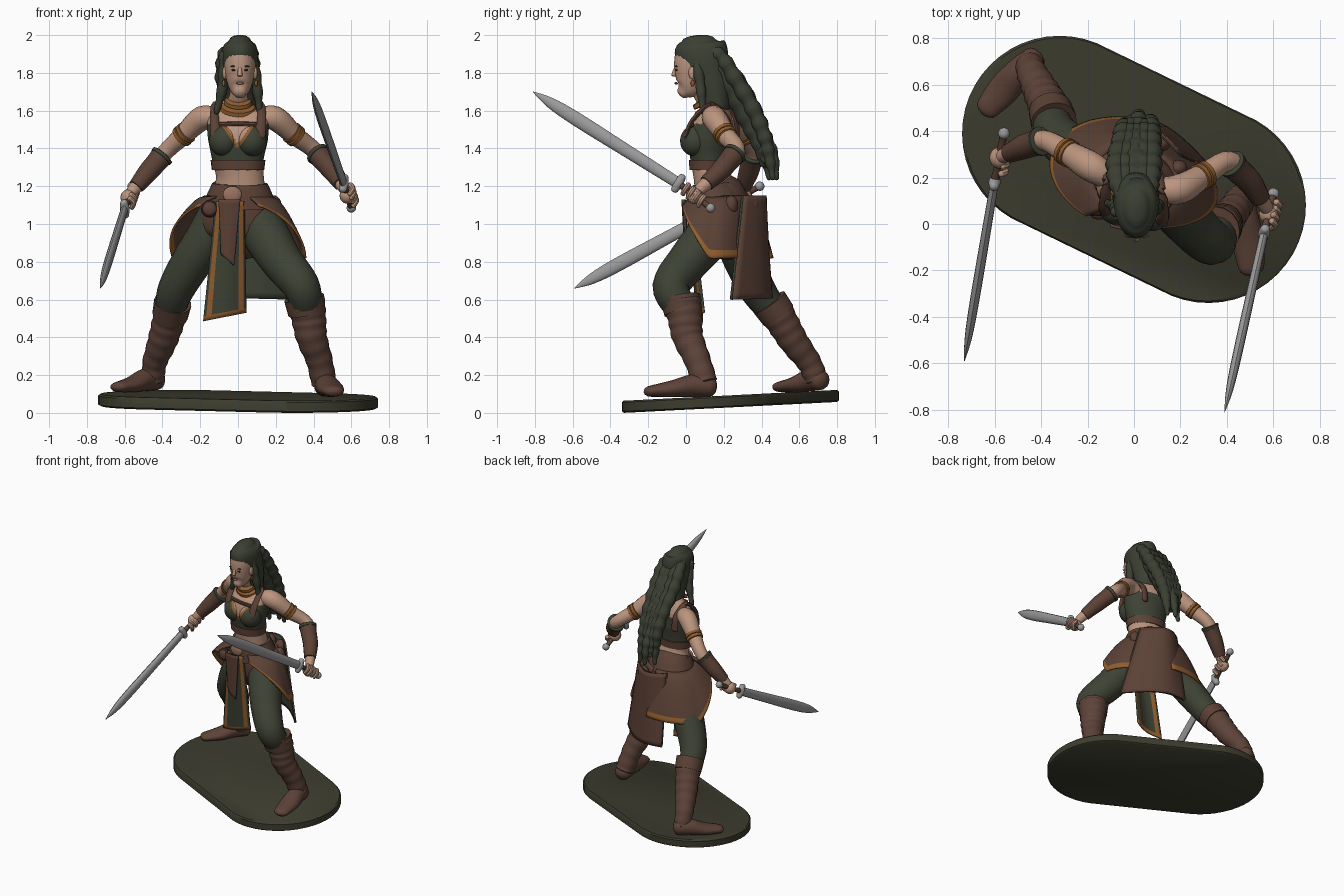
import bpy, bmesh, math
from mathutils import Vector, Matrix

cube = bpy.data.objects.get("Cube")
if cube:
    bpy.data.objects.remove(cube, do_unlink=True)


def material(name, *rgb):
    mat = bpy.data.materials.new(name)
    mat.use_nodes = True
    mat.diffuse_color = (*rgb, 1)
    mat.node_tree.nodes["Principled BSDF"].inputs["Base Color"].default_value = (*rgb, 1)
    return mat


SKIN = material("skin", .5, .3, .21)
LEATHER = material("brown leather", .105, .053, .036)
BOOT = material("boot leather", .11, .056, .04)
GREEN = material("green cloth", .048, .054, .034)
HAIR = material("dark hair", .044, .05, .032)
TRIM = material("orange trim", .28, .11, .028)
STEEL = material("steel", .33, .33, .33)
BASE = material("base green", .045, .045, .028)
DARK = material("dark detail", .03, .015, .012)
ROSE = material("rose tan", .33, .17, .12)

Y = Vector((0, 1, 0))
Z = Vector((0, 0, 1))
TURN = Vector((.24, .97, 0))      # the body twists to its right
SIDE = Vector((.97, -.24, 0))


def finish(bm, name, mats, rule=None, angle=40):
    """Turn a bmesh into a shaded object, colouring faces by rule."""
    bmesh.ops.recalc_face_normals(bm, faces=bm.faces)
    for face in bm.faces:
        face.smooth = True
        if rule:
            face.material_index = rule(face.calc_center_median())
    mesh = bpy.data.meshes.new(name)
    bm.to_mesh(mesh)
    bm.free()
    for mat in mats:
        mesh.materials.append(mat)
    mesh.set_sharp_from_angle(angle=math.radians(angle))
    obj = bpy.data.objects.new(name, mesh)
    bpy.context.collection.objects.link(obj)
    return obj


def loft(name, stations, *mats, sides=16, steps=5, ref=Y, dome=.7, bump=0, rule=None):
    """Smooth tube through stations (x, y, z, side radius, depth radius)."""
    pts = [Vector(s if len(s) == 5 else (*s, s[-1])) for s in stations]
    path = []
    last = len(pts) - 1
    for i in range(last):
        a, b, c, d = pts[max(i - 1, 0)], pts[i], pts[i + 1], pts[min(i + 2, last)]
        for k in range(steps):
            t = k / steps
            path.append((b * 2 + (c - a) * t + (a * 2 - b * 5 + c * 4 - d) * t * t
                         + (b * 3 - a - c * 3 + d) * t * t * t) * .5)
    path.append(pts[-1])
    spine = []
    for i, p in enumerate(path):
        swell = 1 + bump * math.sin(i * 1.4)
        spine.append((Vector(p[:3]), p[3] * swell, p[4] * swell))
    if dome:
        for end, inner in ((0, 1), (-1, -2)):
            p, rx, ry = spine[end]
            out = (p - spine[inner][0]).normalized() * rx * dome
            cap = [(p + out * math.sin(q), rx * math.cos(q), ry * math.cos(q)) for q in (.5, 1, 1.5)]
            spine = cap[::-1] + spine if end == 0 else spine + cap
    bm = bmesh.new()
    rings = []
    for i, (p, rx, ry) in enumerate(spine):
        tangent = (spine[min(i + 1, len(spine) - 1)][0] - spine[max(i - 1, 0)][0]).normalized()
        side = ref.cross(tangent).normalized()
        depth = tangent.cross(side)
        turns = [math.tau * k / sides for k in range(sides)]
        rings.append([bm.verts.new(p + side * rx * math.cos(q) + depth * ry * math.sin(q)) for q in turns])
    for low, high in zip(rings, rings[1:]):
        for k in range(sides):
            j = (k + 1) % sides
            bm.faces.new((low[k], low[j], high[j], high[k]))
    bm.faces.new(rings[0])
    bm.faces.new(rings[-1])
    return finish(bm, name, mats, rule)


def ball(name, loc, size, *mats, rule=None, detail=20):
    bm = bmesh.new()
    shape = Matrix.Translation(loc) @ Matrix.Diagonal((*size, 1))
    bmesh.ops.create_uvsphere(bm, u_segments=detail, v_segments=detail, radius=1, matrix=shape)
    return finish(bm, name, mats, rule)


def sheet(name, point, *mats, cols=14, rows=16, rule=None, thick=.012):
    """Cloth surface given by point(u, v), coloured by rule(u, v)."""
    bm = bmesh.new()
    grid = [[bm.verts.new(point(c / cols, r / rows)) for c in range(cols + 1)] for r in range(rows + 1)]
    for r in range(rows):
        for c in range(cols):
            face = bm.faces.new((grid[r][c], grid[r][c + 1], grid[r + 1][c + 1], grid[r + 1][c]))
            face.material_index = rule((c + .5) / cols, (r + .5) / rows) if rule else 0
    obj = finish(bm, name, mats)
    obj.modifiers.new("thickness", "SOLIDIFY").thickness = thick
    return obj


def corners(a, b, c, d, bulge=0):
    """Bilinear patch: top a-b, bottom c-d, bowed along y."""
    a, b, c, d = map(Vector, (a, b, c, d))
    return lambda u, v: a.lerp(b, u).lerp(c.lerp(d, u), v) + Y * bulge * math.sin(math.pi * u)


# Stadium base, tilted slightly up to the back
bm = bmesh.new()
outline = []
for k in range(48):
    q = math.tau * (k + .5) / 48 + 1.12
    s = -1 if k < 24 else 1
    outline.append((s * .32 + .42 * math.cos(q), .235 - s * .155 + .42 * math.sin(q)))
loops = [[bm.verts.new((x * f, .235 + (y - .235) * f, .05 * (y + .345) + h)) for x, y in outline]
         for f, h in ((.98, 0), (1, .008), (1, .055), (.985, .064))]
for low, high in zip(loops, loops[1:]):
    for k in range(48):
        bm.faces.new((low[k], low[k - 1], high[k - 1], high[k]))
bm.faces.new(loops[0])
bm.faces.new(loops[-1])
finish(bm, "base", [BASE])

# Legs and boots
loft("left_trouser", [(.09, .2, 1.04, .12), (.16, .11, .92, .122), (.235, .01, .8, .11),
                      (.335, -.08, .67, .098), (.36, -.03, .56, .085)], GREEN)
loft("right_trouser", [(-.1, .25, 1.04, .115), (-.165, .27, .92, .115), (-.245, .31, .8, .108),
                       (-.33, .38, .65, .096), (-.36, .46, .54, .08)], GREEN)
loft("left_boot", [(.36, -.02, .59, .1), (.375, -.005, .5, .092), (.39, .01, .4, .082),
                   (.43, .06, .28, .07), (.455, .1, .16, .067)], BOOT, steps=8, bump=.03, dome=.2)
loft("right_boot", [(-.35, .46, .56, .094), (-.37, .51, .48, .086), (-.4, .57, .38, .078),
                    (-.44, .65, .27, .065), (-.45, .69, .18, .06)], BOOT, steps=8, bump=.03, dome=.2)
loft("left_cuff", [(.35, -.03, .61, .107), (.365, -.015, .53, .1)], LEATHER, dome=0)
loft("right_cuff", [(-.345, .44, .585, .1), (-.36, .49, .515, .095)], LEATHER, dome=0)
loft("left_foot", [(.46, .125, .14, .057, .055), (.47, .04, .145, .063, .06), (.49, -.07, .128, .07, .045),
                   (.505, -.185, .115, .056, .03)], BOOT, ref=Z)
loft("right_foot", [(-.43, .71, .175, .055, .055), (-.49, .66, .175, .06, .06),
                    (-.56, .58, .15, .068, .042), (-.63, .5, .138, .052, .028)], BOOT, ref=Z)


# Torso with bodice
def bodice(c):
    edge = c.z - 1.395 - 1.45 * abs(c.x)
    if c.z < 1.285 or c.z > 1.53:
        return 0
    if c.z < 1.32:
        return 2
    if c.y > .12 or edge < 0:
        return 1
    return 3 if edge < .028 else 0


CLOTHES = (SKIN, GREEN, LEATHER, TRIM)
loft("torso", [(.01, .17, 1.12, .15, .12), (.01, .14, 1.25, .128, .098), (0, .13, 1.35, .14, .105),
               (0, .13, 1.46, .162, .115), (0, .15, 1.56, .16, .09), (0, .145, 1.63, .09, .065),
               (.005, .1, 1.68, .052, .056), (.01, .07, 1.74, .05, .055)],
     *CLOTHES, sides=64, steps=14, ref=TURN, rule=bodice)
for name, x, y in (("left_cup", .075, .047), ("right_cup", -.075, .075)):
    ball(name, (x, y, 1.44), (.078, .078, .082), *CLOTHES, rule=bodice, detail=64)
for name, s, y in (("left_strap", 1, -.02), ("right_strap", -1, .02)):
    loft(name, [(s * .115, .02 + y, 1.47, .03, .012), (s * .125, .055 + y, 1.55, .024, .012),
                (s * .12, .15 + y, 1.63, .022, .012), (s * .1, .24 + y, 1.56, .024, .012),
                (s * .09, .25 + y, 1.46, .028, .012)], LEATHER, sides=8)
loft("chest_strap", [(-.12, .075, 1.525, .013), (0, .035, 1.53, .013), (.12, .03, 1.525, .013)],
     LEATHER, ref=Z, sides=8)
loft("bodice_hem", [(0, .13, 1.285, .14, .11), (0, .13, 1.34, .147, .113)], LEATHER, ref=TURN, sides=32, dome=0)
for k, (z, r) in enumerate(((1.615, .098), (1.645, .075))):
    loft(f"necklace_{k}", [(0, 1.53 - z * .87, z - .008, r, r * .84), (0, 1.52 - z * .87, z + .01, r * .93, r * .8)],
         TRIM, ref=TURN, sides=24, dome=.1)

# Arms, bands, bracers and fists
ARMS = {"left": [(.11, .15, 1.555), (.195, .15, 1.56), (.3, .21, 1.47), (.41, .27, 1.385), (.5, .18, 1.28), (.57, .07, 1.18)],
        "right": [(-.11, .2, 1.555), (-.19, .25, 1.56), (-.29, .31, 1.47), (-.39, .36, 1.375), (-.48, .33, 1.27), (-.57, .29, 1.16)]}
for label, joints in ARMS.items():
    loft(label + "_arm", [(*p, r) for p, r in zip(joints, (.052, .065, .052, .044, .046, .03))], SKIN)
    _, shoulder, upper, elbow, fore, wrist = map(Vector, joints)
    for k, spot in enumerate((.82, 1)):
        a = shoulder.lerp(upper, spot)
        b = shoulder.lerp(upper, spot + .13)
        loft(f"{label}_arm_band_{k}", [(*a, .061), (*b, .059)], TRIM, dome=.1)
    loft(label + "_bracer", [(*elbow.lerp(fore, .15), .06), (*elbow.lerp(fore, .5), .056),
                             (*fore, .053), (*fore.lerp(wrist, .65), .042)], LEATHER, dome=.1)
    loft(label + "_bracer_edge", [(*elbow.lerp(fore, .1), .064), (*elbow.lerp(fore, .22), .062)], GREEN, dome=.1)

SWORDS = {"left": ((.39, -.81, 1.7), (.56, -.04, 1.215), (.6, .13, 1.085)),
          "right": ((-.73, -.59, .66), (-.6, .18, 1.08), (-.56, .39, 1.2))}
for label, ends in SWORDS.items():
    tip, guard, pommel = map(Vector, ends)
    axis = (tip - guard).normalized()
    side = Z.cross(axis).normalized()
    cross = axis.cross(side)
    shape = ((0, .018, .03), (.35, .02, .034), (.7, .02, .037), (.88, .015, .028), (1, .001, .002))
    loft(label + "_blade", [(*guard.lerp(tip, f), w, h) for f, w, h in shape],
         STEEL, sides=12, steps=4, ref=Z, dome=0)
    loft(label + "_guard", [(*(guard + cross * f), .02 if f else .026) for f in (-.04, 0, .04)], STEEL, ref=side)
    loft(label + "_grip", [(*guard, .017), (*pommel, .017)], LEATHER, ref=Z, steps=10, bump=.08)
    ball(label + "_pommel", pommel, (.025, .025, .025), STEEL)
    ball(label + "_fist", guard.lerp(pommel, .5), (.042, .046, .043), SKIN)
    for k in range(4):
        spot = guard.lerp(pommel, .25 + .16 * k)
        loft(f"{label}_finger_{k}", [(*(spot + cross * .03 + side * .02), .015), (*(spot + cross * .005 + side * .038), .015),
                                     (*(spot - cross * .028 + side * .025), .013)], SKIN, sides=8, ref=axis)

# Hips, belt and pouches
loft("hip_wrap", [(.005, .18, 1.15, .165, .135), (0, .2, 1.06, .2, .16), (0, .22, .98, .2, .165),
                  (0, .23, .92, .16, .13)], LEATHER, ref=TURN, sides=32)
loft("belt", [(.01, .17, 1.1, .195, .152), (.01, .16, 1.16, .174, .138), (.01, .155, 1.215, .148, .118)],
     LEATHER, ref=TURN, sides=32, dome=0)
ball("buckle", (-.03, .025, 1.155), (.05, .016, .045), ROSE)
ball("round_clasp", (-.15, .05, 1.08), (.046, .026, .046), DARK)
ball("clasp_boss", (-.15, .035, 1.08), (.036, .016, .036), LEATHER)
for k, (x, y) in enumerate(((.19, .24), (.12, .35), (.01, .39))):
    ball(f"pouch_{k}", (x, y, 1.1), (.04, .036, .05), LEATHER)


# Side flaps flaring over the thighs and seat, tucked under the back cloth
def flap(s, shift, depth):
    def point(u, v):
        q = math.radians(-65 + 150 * u)
        reach = v ** .6
        drop = .05 + .28 * min(1, u * 2.1) ** 1.3
        out = SIDE * s * math.cos(q) * (.18 + .19 * reach)
        return Vector((0, .19 + shift * v, 1.15 - drop * v)) + out + TURN * math.sin(q) * (.145 + depth * reach)
    return point


for label, s, shift, depth in (("left", 1, 0, .05), ("right", -1, .02, .1)):
    sheet(label + "_flap", flap(s, shift, depth), LEATHER, TRIM, cols=30, rule=lambda u, v: int(v > .87))

# Hanging cloths
sheet("front_cloth", corners((-.12, .04, 1.12), (.035, .02, 1.12), (-.185, .08, .485), (.045, .09, .53), -.03),
      GREEN, TRIM, cols=16, rows=24, rule=lambda u, v: int(.06 < u < .18 or .82 < u < .94 or v > .95))
sheet("front_tongue", corners((-.1, 0, 1.13), (.01, -.005, 1.13), (-.085, .015, .84), (-.025, .015, .78), -.01), LEATHER)
back = ((-.09, .37, 1.15), (.2, .31, 1.15), (-.1, .45, .61), (.33, .25, .6))
sheet("back_cloth", corners(*back, .085), LEATHER)
sheet("back_cloth_lining", corners(*[(x, y - .014, z) for x, y, z in back], .085), GREEN, thick=.006)

# Head and face
loft("head", [(.01, -.015, 1.697, .036, .036), (.01, .01, 1.725, .058, .07), (.01, .033, 1.78, .075, .096),
              (.01, .045, 1.85, .083, .108), (.01, .05, 1.92, .075, .105)], SKIN, sides=24)
loft("nose", [(.01, -.05, 1.835, .009), (.01, -.061, 1.805, .012), (.01, -.066, 1.785, .014, .012)],
     SKIN, sides=10, dome=.3)
ball("lips", (.01, -.052, 1.745), (.02, .009, .007), ROSE)
for label, s in (("left", 1), ("right", -1)):
    ball(label + "_eye", (.01 + s * .031, -.05, 1.815), (.013, .007, .006), DARK)
    ball(label + "_brow", (.01 + s * .034, -.05, 1.835), (.019, .008, .0035), HAIR)
    ball(label + "_ear", (.01 + s * .08, .035, 1.8), (.013, .022, .034), SKIN)
    ball(label + "_earring", (.01 + s * .086, .035, 1.745), (.008, .01, .018), TRIM)
    loft(label + "_lock", [(s * .08, .05, 1.9, .02), (.01 + s * .09, .075, 1.74, .028),
                           (s * .115, .09, 1.59, .014)], HAIR, steps=8, bump=.1, sides=10)

# Hair mass and braids falling down the back
loft("hair_cap", [(.01, .16, 1.62, .085, .075), (.01, .145, 1.72, .093, .09), (.01, .115, 1.81, .098, .115),
                  (.01, .09, 1.88, .099, .138), (.01, .07, 1.94, .087, .134), (.01, .066, 1.972, .058, .09)],
     HAIR, sides=24, dome=.5)
loft("hair_fall", [(.01, .18, 1.84, .085, .07), (.01, .27, 1.7, .08, .075), (.015, .35, 1.55, .068, .07),
                   (.02, .4, 1.42, .052, .05), (.02, .42, 1.32, .03, .03)], HAIR, steps=8, bump=.05)
for k in range(5):
    x = (k - 2) * .036
    low = 1.24 + .06 * (k % 2)
    loft(f"braid_{k}", [(x * .7 + .01, .02, 1.962 - abs(x) * .45, .018), (x * .8 + .01, .1, 1.962 - abs(x) * .5, .026),
                        (x, .18, 1.89, .038), (x * 1.05, .26, 1.77, .044), (x * .9 + .01, .35, 1.62, .043),
                        (x * .8 + .015, .41, 1.48, .04), (x * .7 + .02, .42 + .02 * (k % 3), 1.36, .032),
                        (x * .8 + .02, .44 + .02 * (k % 3), low, .012)],
         HAIR, steps=8, bump=.12, sides=10)
